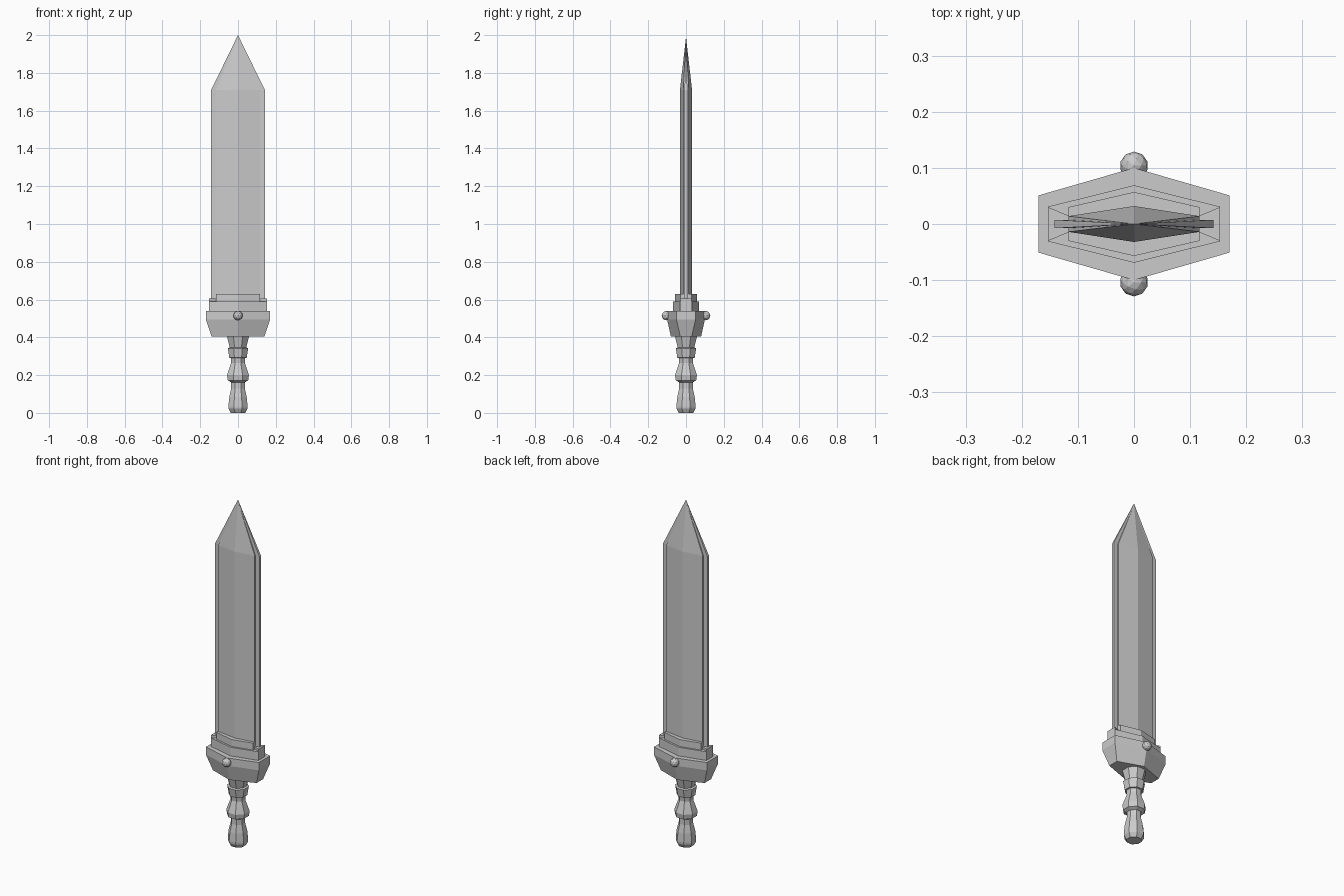
import bpy, bmesh, math

if "Cube" in bpy.data.objects:
    bpy.data.objects.remove(bpy.data.objects["Cube"])


def finish(name, bm):
    bmesh.ops.recalc_face_normals(bm, faces=bm.faces[:])
    mesh = bpy.data.meshes.new(name)
    bm.to_mesh(mesh)
    bm.free()
    obj = bpy.data.objects.new(name, mesh)
    bpy.context.collection.objects.link(obj)
    return obj


def loft(name, rings, tip=None):
    """Skin a stack of equal-length rings; close with caps or a tip point."""
    bm = bmesh.new()
    loops = [[bm.verts.new(p) for p in ring] for ring in rings]
    n = len(loops[0])
    for a, b in zip(loops, loops[1:]):
        for i in range(n):
            j = (i + 1) % n
            bm.faces.new((a[i], a[j], b[j], b[i]))
    bm.faces.new(loops[0][::-1])
    if tip:
        t = bm.verts.new(tip)
        for i in range(n):
            bm.faces.new((loops[-1][i], loops[-1][(i + 1) % n], t))
    else:
        bm.faces.new(loops[-1])
    return finish(name, bm)


def hexagon(x, y_end, y_mid, z):
    return [(x, -y_end, z), (x, y_end, z), (0, y_mid, z),
            (-x, y_end, z), (-x, -y_end, z), (0, -y_mid, z)]


# Blade: ridged body with a thinner cutting edge standing out on both sides
loft("blade_body", [hexagon(0.117, 0.014, 0.032, z) for z in (0.58, 1.71)], (0, 0, 1.99))
loft("blade_edge", [hexagon(0.142, 0.0075, 0.0075, z) for z in (0.58, 1.71)], (0, 0, 2.0))

# Guard: tapered hexagonal block with two smaller collars on top
loft("guard", [hexagon(0.14, 0.03, 0.08, 0.405),
               hexagon(0.17, 0.051, 0.1, 0.495),
               hexagon(0.17, 0.051, 0.1, 0.54)])
loft("lower_collar", [hexagon(0.153, 0.031, 0.069, z) for z in (0.54, 0.59)])
loft("upper_collar", [hexagon(0.117, 0.03, 0.057, z) for z in (0.59, 0.63)])

# Flared lips at the ends of the lower collar
for side, label in ((-1, "left"), (1, "right")):
    loft(label + "_collar_lip",
         [[(side * 0.153, -0.03, z), (side * 0.153, 0.03, z),
           (side * 0.117, 0.015, z), (side * 0.117, -0.015, z)] for z in (0.585, 0.605)])

# Round studs on the front and back of the guard
for side, label in ((-1, "front"), (1, "back")):
    bm = bmesh.new()
    bmesh.ops.create_icosphere(bm, subdivisions=2, radius=0.025)
    bmesh.ops.translate(bm, verts=bm.verts[:], vec=(0, side * 0.104, 0.515))
    finish(label + "_stud", bm)

# Grip: eight-sided turned handle, profile as (half width, height)
profile = [(0.038, 0), (0.05, 0.022), (0.051, 0.035), (0.046, 0.085), (0.036, 0.13),
           (0.036, 0.162), (0.054, 0.172), (0.058, 0.2), (0.036, 0.265), (0.038, 0.29),
           (0.046, 0.292), (0.054, 0.342), (0.044, 0.346), (0.058, 0.405)]
angles = [math.pi / 8 + i * math.pi / 4 for i in range(8)]
k = 1 / math.cos(math.pi / 8)
loft("grip", [[(r * k * math.cos(a), r * k * math.sin(a), z) for a in angles]
              for r, z in profile])
